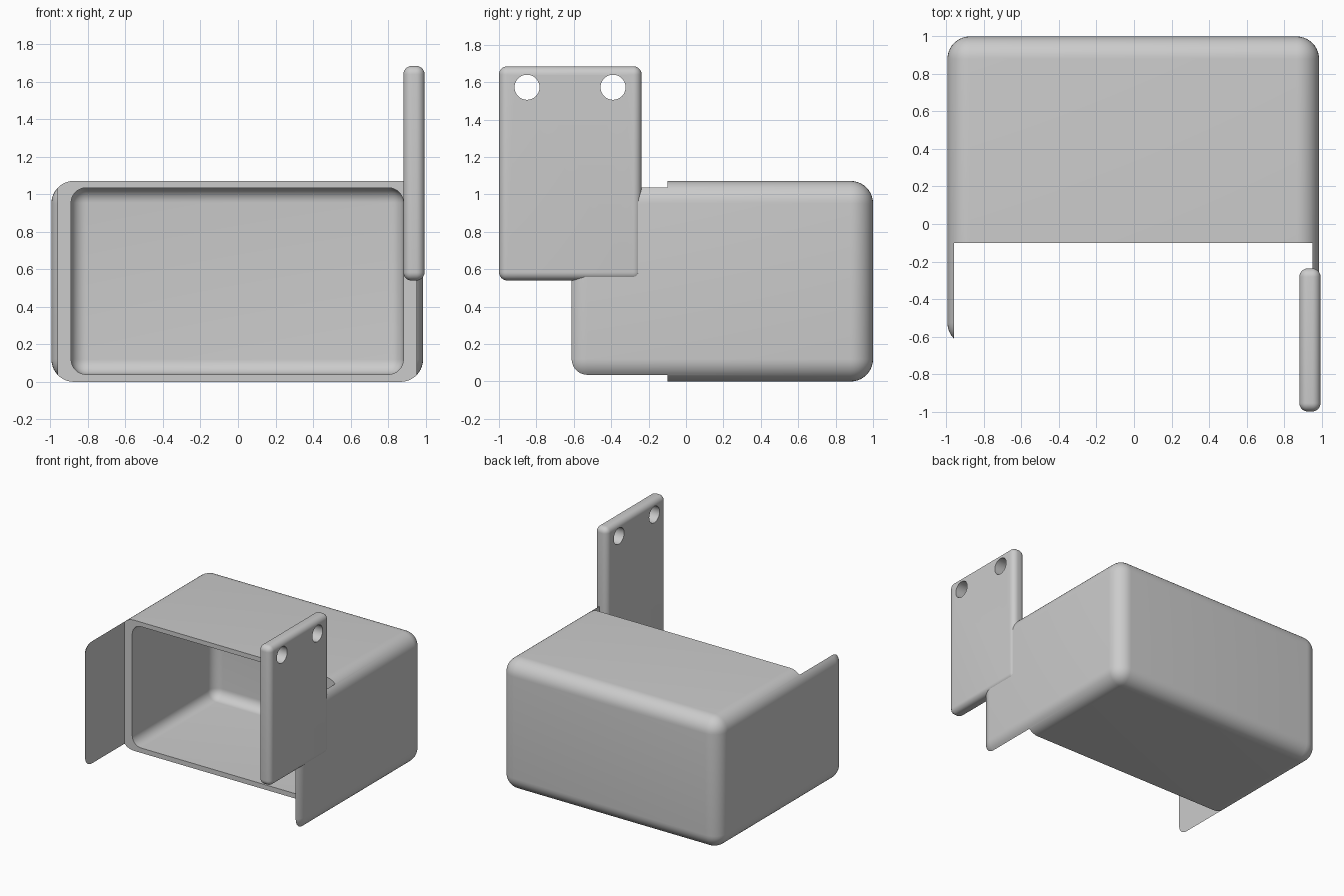
import bpy, bmesh
from math import pi, radians
from mathutils import Matrix, Vector

if "Cube" in bpy.data.objects:
    bpy.data.objects.remove(bpy.data.objects["Cube"])


def rounded_box(name, lo, hi, radius=0, segments=10):
    lo, hi = Vector(lo), Vector(hi)
    bm = bmesh.new()
    bmesh.ops.create_cube(bm, size=1)
    bmesh.ops.scale(bm, vec=hi - lo, verts=bm.verts)
    bmesh.ops.translate(bm, vec=(lo + hi) / 2, verts=bm.verts)
    if radius:
        bmesh.ops.bevel(bm, geom=bm.edges[:], offset=radius, segments=segments,
                        profile=0.5, affect='EDGES')
    return add_object(name, bm)


def hole_cutter(name, y, z, radius):
    bm = bmesh.new()
    bmesh.ops.create_cone(bm, cap_ends=True, segments=48, radius1=radius,
                          radius2=radius, depth=0.5,
                          matrix=Matrix.Translation((0.94, y, z)) @ Matrix.Rotation(pi / 2, 4, 'Y'))
    return add_object(name, bm)


def add_object(name, bm):
    mesh = bpy.data.meshes.new(name)
    bm.to_mesh(mesh)
    bm.free()
    obj = bpy.data.objects.new(name, mesh)
    bpy.context.collection.objects.link(obj)
    return obj


def cut(obj, cutters):
    bpy.context.view_layer.objects.active = obj
    for cutter in cutters:
        mod = obj.modifiers.new("cut", 'BOOLEAN')
        mod.operation, mod.solver, mod.object = 'DIFFERENCE', 'EXACT', cutter
        bpy.ops.object.modifier_apply(modifier=mod.name)
        bpy.data.objects.remove(cutter)


def smooth(obj):
    bpy.ops.object.select_all(action='DESELECT')
    obj.select_set(True)
    bpy.context.view_layer.objects.active = obj
    bpy.ops.object.shade_smooth_by_angle(angle=radians(30))


# Rounded housing: the front is cut back so only thin side cheeks remain
housing = rounded_box("housing", (-0.995, -0.647, 0), (0.987, 1, 1.072), 0.12)
cut(housing, [
    rounded_box("front_cutter", (-0.96, -0.9, -0.2), (0.952, -0.1, 1.3)),
    rounded_box("cavity_cutter", (-0.89, -0.7, 0.04), (0.882, 0.96, 1.035), 0.08),
])
smooth(housing)

# Upright mounting plate with two screw holes
plate = rounded_box("mounting_plate", (0.882, -1, 0.54), (0.995, -0.237, 1.685), 0.045, 8)
cut(plate, [hole_cutter("hole_cutter", y, 1.573, 0.067) for y in (-0.85, -0.39)])
smooth(plate)
